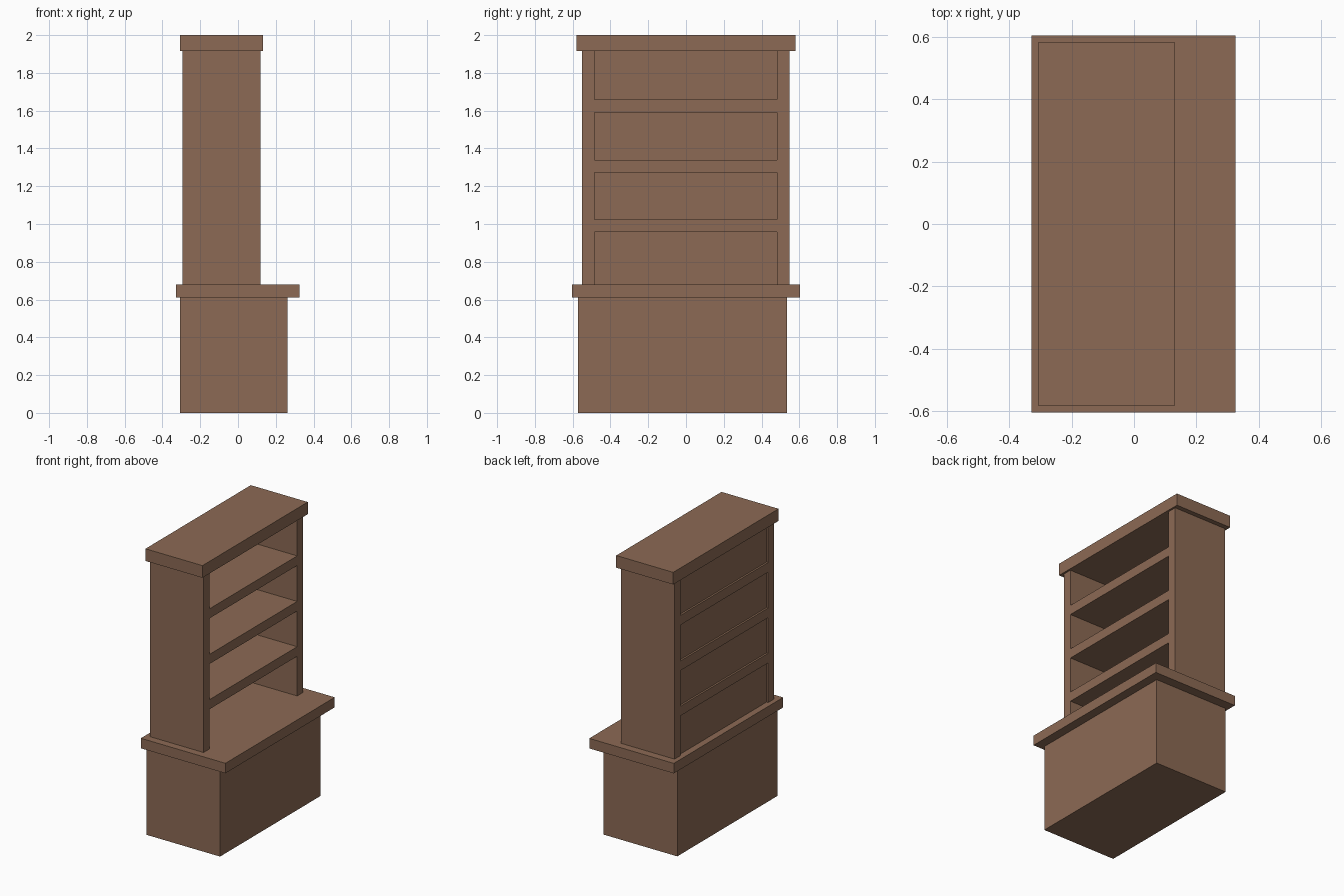
import bpy
import bmesh

if "Cube" in bpy.data.objects:
    bpy.data.objects.remove(bpy.data.objects["Cube"])

wood = bpy.data.materials.new("wood")
wood.diffuse_color = (0.262, 0.144, 0.089, 1.0)
wood.use_nodes = True
wood.node_tree.nodes["Principled BSDF"].inputs["Base Color"].default_value = wood.diffuse_color


def box(name, x, y, z):
    """Box spanning the given (min, max) ranges."""
    bm = bmesh.new()
    bmesh.ops.create_cube(bm, size=1.0)
    for v in bm.verts:
        v.co = [r[0] if c < 0 else r[1] for c, r in zip(v.co, (x, y, z))]
    mesh = bpy.data.meshes.new(name)
    bm.to_mesh(mesh)
    bm.free()
    mesh.materials.append(wood)
    obj = bpy.data.objects.new(name, mesh)
    bpy.context.collection.objects.link(obj)
    return obj


# Lower cabinet and counter
COUNTER_TOP, CASE_TOP = 0.68, 1.915
box("base_cabinet", (-0.308, 0.262), (-0.572, 0.536), (0, 0.61))
box("counter", (-0.328, 0.325), (-0.603, 0.603), (0.61, COUNTER_TOP))

# Upper bookcase, open towards +x
CASE_X = (-0.295, 0.119)
INNER_Y = (-0.485, 0.483)
side_z = (COUNTER_TOP, CASE_TOP)
box("bookcase_side_left", CASE_X, (-0.55, INNER_Y[0]), side_z)
box("bookcase_side_right", CASE_X, (INNER_Y[1], 0.548), side_z)

# Shelves
for i, z in enumerate((0.957, 1.273, 1.591)):
    box(f"shelf_{i + 1}", CASE_X, INNER_Y, (z, z + 0.067))

# Back panels, slightly recessed, one per bay
bays = ((COUNTER_TOP, 0.957), (1.024, 1.273), (1.34, 1.591), (1.658, CASE_TOP))
for i, bay in enumerate(bays):
    box(f"back_panel_{i + 1}", (CASE_X[0] + 0.013, CASE_X[0] + 0.033), INNER_Y, bay)

# Cornice
box("cornice", (-0.308, 0.132), (-0.581, 0.581), (CASE_TOP, 2.0))
